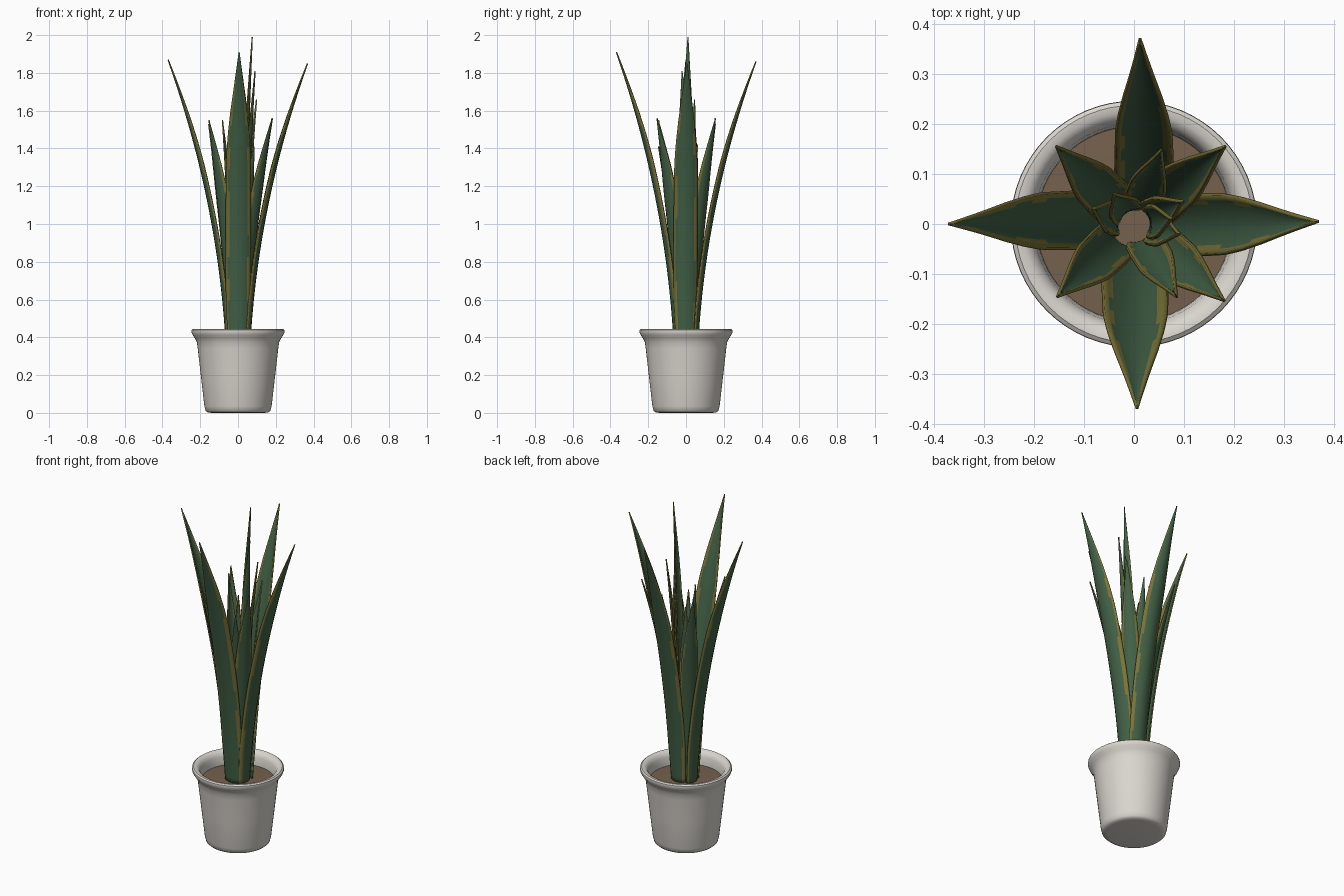
import bpy, bmesh, math, random

if "Cube" in bpy.data.objects:
    bpy.data.objects.remove(bpy.data.objects["Cube"])

random.seed(4)


def material(name, rgb):
    m = bpy.data.materials.new(name)
    m.diffuse_color = (*rgb, 1)
    m.use_nodes = True
    m.node_tree.nodes["Principled BSDF"].inputs["Base Color"].default_value = m.diffuse_color
    return m


WHITE = material("pot white", (0.70, 0.67, 0.62))
SOIL = material("soil brown", (0.18, 0.12, 0.075))
GREEN = material("leaf green", (0.055, 0.12, 0.062))
YELLOW = material("leaf margin yellow", (0.20, 0.175, 0.04))


def finish(name, bm, mats):
    bmesh.ops.recalc_face_normals(bm, faces=bm.faces)
    me = bpy.data.meshes.new(name)
    bm.to_mesh(me)
    bm.free()
    ob = bpy.data.objects.new(name, me)
    bpy.context.collection.objects.link(ob)
    for m in mats:
        me.materials.append(m)
    bpy.context.view_layer.objects.active = ob
    ob.select_set(True)
    bpy.ops.object.shade_smooth_by_angle(angle=math.radians(40))
    ob.select_set(False)
    return ob


def lathe(name, profile, mat, n=64):
    bm = bmesh.new()
    vs = [bm.verts.new((r, 0, z)) for r, z in profile]
    es = [bm.edges.new(p) for p in zip(vs, vs[1:])]
    bmesh.ops.spin(bm, geom=vs + es, axis=(0, 0, 1), cent=(0, 0, 0),
                   steps=n, angle=2 * math.pi)
    bmesh.ops.remove_doubles(bm, verts=bm.verts, dist=1e-5)
    return finish(name, bm, [mat])


# Pot with rolled rim, and the soil inside
lathe("pot", [(0, 0.004), (0.14, 0.0), (0.162, 0.003), (0.172, 0.012), (0.178, 0.035),
              (0.197, 0.20), (0.213, 0.34), (0.218, 0.375), (0.228, 0.395),
              (0.240, 0.412), (0.247, 0.428), (0.246, 0.438), (0.238, 0.444),
              (0.224, 0.443), (0.210, 0.434), (0.201, 0.415), (0.196, 0.38),
              (0.192, 0.33), (0, 0.33)], WHITE)
lathe("soil", [(0, 0.372), (0.1, 0.371), (0.197, 0.366)], SOIL)

# Leaf outline: (position along the leaf, relative width)
OUTLINE = [(0, .78), (.15, .96), (.4, 1), (.64, .96), (.72, .84), (.8, .64), (.9, .32), (1, .01)]
COLS = [-1, -.84, -.7, -.35, 0, .35, .7, .84, 1]
Z0 = 0.36


def width(t):
    for (a, wa), (b, wb) in zip(OUTLINE, OUTLINE[1:]):
        if t <= b:
            return wa + (wb - wa) * (t - a) / (b - a)
    return 0.01


def leaf(name, x, y, z, w, r0, side=0.0, bend=0.26):
    """Cupped blade leaning outward from radius r0 to its tip at x, y, z."""
    r1, phi = math.hypot(x, y), math.atan2(y, x)
    c, s = math.cos(phi), math.sin(phi)
    bm = bmesh.new()
    rows, n = [], 40
    for i in range(n + 1):
        t = i / n
        k = width(t)
        r = r0 + (r1 - r0) * (bend * t + (1 - bend) * t * t)
        row = []
        for u in COLS:
            rr = r - 0.42 * w * k * u * u
            q = u * w * k + side * (1 - t ** 3)
            row.append(bm.verts.new((rr * c - q * s, rr * s + q * c, Z0 + (z - Z0) * t)))
        rows.append(row)
    # Yellow margin of uneven width
    wide = {}
    for i in range(n):
        for j in range(len(COLS) - 1):
            f = bm.faces.new((rows[i][j], rows[i][j + 1], rows[i + 1][j + 1], rows[i + 1][j]))
            u = abs(COLS[j] + COLS[j + 1]) / 2
            if u > .84:
                f.material_index = 1
            elif u > .7:
                key = (i // 3, j)
                if key not in wide:
                    wide[key] = random.random() < .4
                f.material_index = int(wide[key])
    ob = finish(name, bm, [GREEN, YELLOW])
    m = ob.modifiers.new("thickness", "SOLIDIFY")
    m.thickness = 0.007
    m.offset = 0


# Four tall outer leaves, diagonal middle leaves, then the upright heart
OUTER = [(0.368, 0.005, 1.85, .062, .062, -.004), (-0.37, 0, 1.87, .058, .062, -.008),
         (0.012, 0.37, 1.86, .058, .062, -.018), (0.006, -0.368, 1.91, .066, .062, 0)]
MIDDLE = [(0.182, 0.155, 1.56, .048, .05, 0), (-0.155, 0.155, 1.53, .046, .05, 0),
          (-0.153, -0.145, 1.55, .046, .05, 0), (0.18, -0.153, 1.56, .046, .05, 0),
          (0.055, 0.148, 1.50, .038, .04, 0), (0.085, -0.145, 1.41, .038, .04, 0)]
HEART = [(0.075, 0.01, 1.99, .034, .035, 0), (0.09, -0.02, 1.81, .034, .04, 0),
         (0.098, 0.045, 1.66, .034, .035, 0), (-0.082, 0.03, 1.55, .036, .035, 0),
         (-0.04, 0.06, 1.42, .034, .03, 0)]
for label, group in (("outer", OUTER), ("middle", MIDDLE), ("heart", HEART)):
    for i, spec in enumerate(group):
        leaf(f"{label}_leaf_{i + 1}", *spec)
